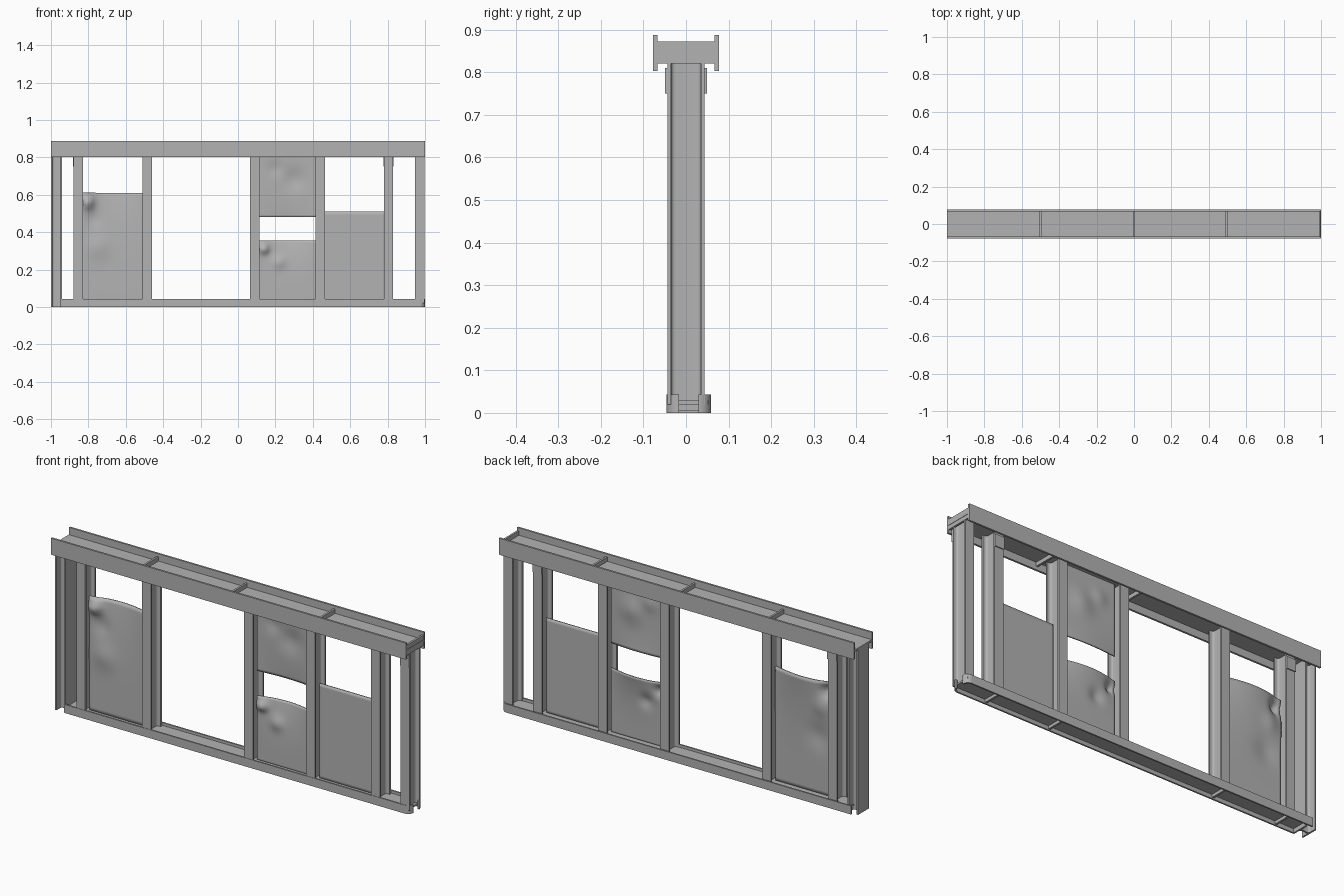
import bpy, bmesh, math
from mathutils import Matrix

cube = bpy.data.objects.get("Cube")
if cube:
    bpy.data.objects.remove(cube, do_unlink=True)

steel = bpy.data.materials.new("grey steel")
steel.use_nodes = True
steel.diffuse_color = (0.45, 0.45, 0.45, 1)
steel.node_tree.nodes["Principled BSDF"].inputs["Base Color"].default_value = (0.45, 0.45, 0.45, 1)


def finish(name, bm, angle=None):
    bmesh.ops.recalc_face_normals(bm, faces=bm.faces)
    mesh = bpy.data.meshes.new(name)
    bm.to_mesh(mesh)
    bm.free()
    mesh.materials.append(steel)
    obj = bpy.data.objects.new(name, mesh)
    bpy.context.collection.objects.link(obj)
    if angle:
        bpy.ops.object.select_all(action='DESELECT')
        obj.select_set(True)
        bpy.context.view_layer.objects.active = obj
        bpy.ops.object.shade_smooth_by_angle(angle=math.radians(angle))
    return obj


def box(name, x, y, z):
    bm = bmesh.new()
    bmesh.ops.create_cube(bm, size=1)
    for v in bm.verts:
        for i, (lo, hi) in enumerate((x, y, z)):
            v.co[i] = lo + (v.co[i] + 0.5) * (hi - lo)
    return finish(name, bm)


def prism(name, outline, z0, z1, matrix=None, angle=None):
    """Extrude a closed xy outline upward."""
    bm = bmesh.new()
    face = bm.faces.new([bm.verts.new((x, y, z0)) for x, y in outline])
    up = bmesh.ops.extrude_face_region(bm, geom=[face])["geom"]
    bmesh.ops.translate(bm, vec=(0, 0, z1 - z0),
                        verts=[g for g in up if isinstance(g, bmesh.types.BMVert)])
    if matrix:
        bmesh.ops.transform(bm, matrix=matrix, verts=bm.verts)
    return finish(name, bm, angle)


def h_outline(width, depth, flange, web, fillet):
    """H section with rounded inner corners, flanges facing +y and -y."""
    w, d, t = width / 2, depth / 2, web / 2
    inner = d - flange
    quarter = [(w, d), (w, inner)]
    for i in range(5):
        a = math.pi / 2 * i / 4
        quarter.append((t + fillet * (1 - math.sin(a)),
                        inner - fillet * (1 - math.cos(a))))
    right = quarter + [(x, -y) for x, y in reversed(quarter)]
    return right + [(-x, -y) for x, y in right]


# Top beam: two flanges, web and cross ribs
for side, name in ((-1, "front"), (1, "back")):
    box("top_beam_%s_flange" % name, (-1, 1), sorted((side * 0.067, side * 0.077)), (0.803, 0.887))
box("top_beam_web", (-1, 1), (-0.067, 0.067), (0.84, 0.85))
for x in (-0.5, 0, 0.495, 0.993):
    box("top_beam_rib", (x - 0.005, x + 0.005), (-0.067, 0.067), (0.82, 0.872))

# Upright posts
section = h_outline(0.05, 0.088, 0.009, 0.008, 0.01)
for x in (-0.855, -0.485, 0.09, 0.44, 0.805, 0.972):
    prism("post", section, 0.02, 0.84, Matrix.Translation((x, 0, 0)), 40)
turned = Matrix.Translation((-0.97, 0, 0)) @ Matrix.Rotation(math.pi / 2, 4, 'Z')
prism("end_post", h_outline(0.088, 0.06, 0.008, 0.008, 0.008), 0, 0.84, turned, 40)


# Bottom beam: side flanges curling inward at the left end
def curled_flange(name, side, y, start):
    r, thick, end = 0.03, 0.008, 1.0
    outer, inner = [(start, side * y)], [(start, side * (y - thick))]
    for i in range(9):
        a = math.pi / 2 * i / 8
        outer.append((end - r + r * math.sin(a), side * (y - r + r * math.cos(a))))
        q = r - thick
        inner.append((end - r + q * math.sin(a), side * (y - r + q * math.cos(a))))
    prism(name, outer + inner[::-1], 0, 0.043, angle=30)


curled_flange("bottom_beam_front_flange", -1, 0.046, -0.945)
curled_flange("bottom_beam_back_flange", 1, 0.059, -0.97)
box("bottom_beam_web", (-0.95, 0.99), (-0.04, 0.053), (0.02, 0.029))
for x in (-0.84, -0.48, 0.45, 0.81):
    box("bottom_beam_rib", (x - 0.005, x + 0.005), (-0.04, 0.053), (0.005, 0.022))

# Bracket plates at the post heads
for x, y in ((0.972, -0.046), (0.805, 0.046), (-0.855, 0.046)):
    box("head_bracket", (x - 0.026, x + 0.026), (y - 0.003, y + 0.003), (0.75, 0.81))


# Sheet panels, bowed at the free edge and dented by round bumps
def panel(name, x0, x1, z0, z1, bow=0, bow_top=True, dents=()):
    bm = bmesh.new()
    bmesh.ops.create_grid(bm, x_segments=28, y_segments=28, size=0.5)
    for v in bm.verts:
        u, t = v.co.x + 0.5, v.co.y + 0.5
        x, z = x0 + u * (x1 - x0), z0 + t * (z1 - z0)
        free = t if bow_top else 1 - t
        y = bow * math.sin(math.pi * u) * free ** 3
        for dx, dz, size, height in dents:
            y += height * math.exp(-((x - dx) ** 2 + (z - dz) ** 2) / size ** 2)
        v.co = (x, y, z)
    obj = finish(name, bm, 60)
    solid = obj.modifiers.new("thickness", 'SOLIDIFY')
    solid.thickness = 0.006
    solid.offset = 0


panel("right_panel", -0.835, -0.505, 0.025, 0.61, 0.025,
      dents=((-0.8, 0.56, 0.03, -0.035), (-0.75, 0.32, 0.06, -0.01), (-0.77, 0.47, 0.04, 0.008)))
panel("middle_lower_panel", 0.11, 0.42, 0.025, 0.355, 0.025,
      dents=((0.14, 0.31, 0.025, -0.025), (0.22, 0.24, 0.035, -0.012)))
panel("middle_upper_panel", 0.11, 0.42, 0.48, 0.845, 0.01, False,
      dents=((0.3, 0.68, 0.06, 0.012), (0.2, 0.74, 0.04, 0.008)))
panel("left_panel", 0.46, 0.785, 0.025, 0.51)
